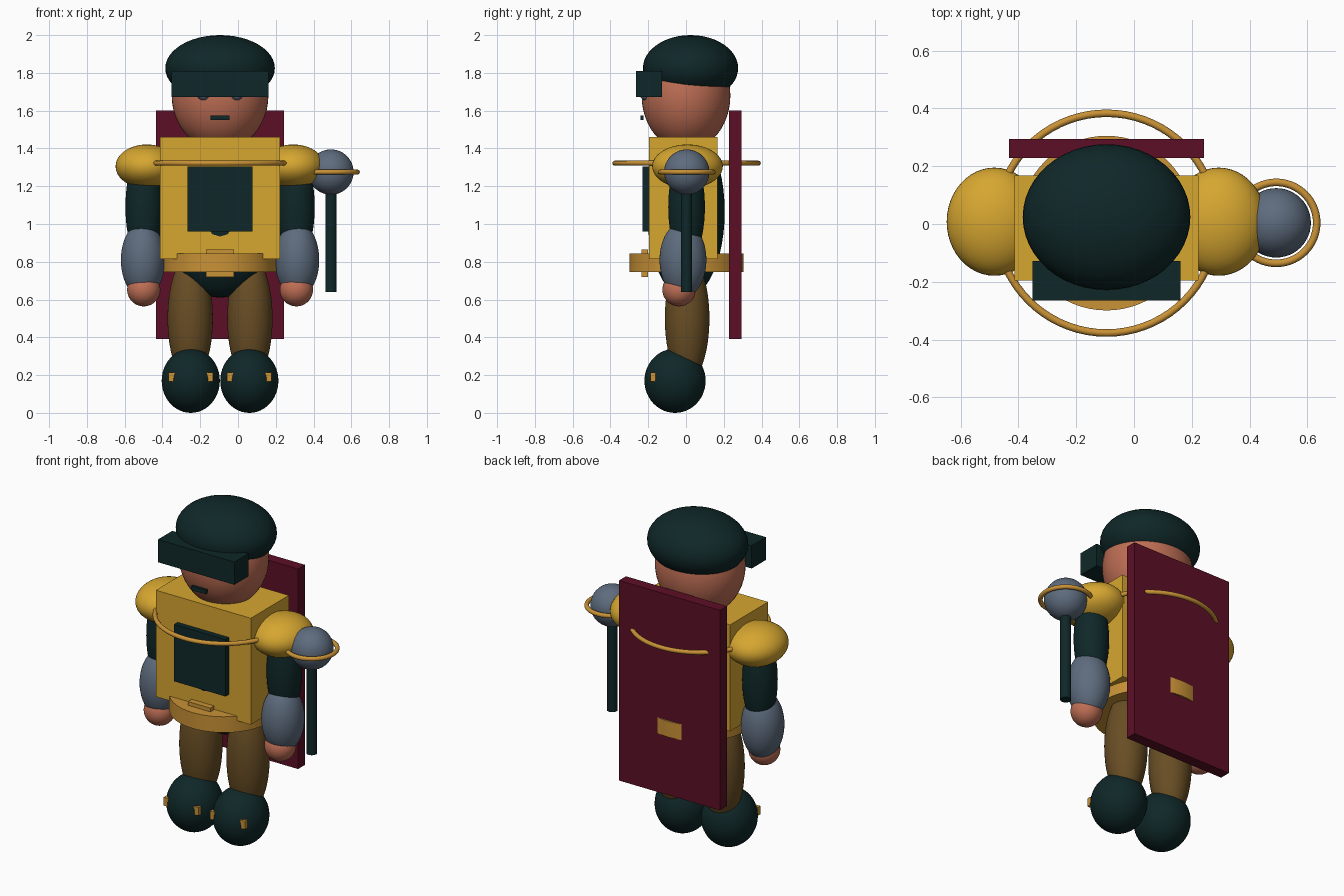
import bpy, math

if "Cube" in bpy.data.objects:
    bpy.data.objects.remove(bpy.data.objects["Cube"])

CX = -0.095  # the figure's centre line; the staff fills the other side


def srgb(r, g, b):
    f = lambda c: c / 12.92 if c <= 0.04045 else ((c + 0.055) / 1.055) ** 2.4
    return (f(r / 255), f(g / 255), f(b / 255), 1)


def mat(name, *rgb):
    m = bpy.data.materials.new(name)
    m.diffuse_color = srgb(*rgb)
    m.use_nodes = True
    m.node_tree.nodes["Principled BSDF"].inputs["Base Color"].default_value = m.diffuse_color
    return m


TEAL = mat("dark_teal", 15, 39, 40)
SKIN = mat("skin", 190, 110, 84)
GOLD = mat("yellow_gold", 214, 166, 48)
BRASS = mat("brass", 201, 146, 54)
STEEL = mat("steel_blue", 94, 108, 126)
BROWN = mat("brown", 104, 77, 36)
MAROON = mat("maroon", 92, 15, 38)


def finish(name, m, smooth):
    o = bpy.context.object
    o.name = o.data.name = name
    o.data.materials.append(m)
    bpy.ops.object.transform_apply(location=False, rotation=True, scale=True)
    if smooth:
        bpy.ops.object.shade_smooth_by_angle(angle=math.radians(35))
    return o


def ball(name, m, loc, radii):
    bpy.ops.mesh.primitive_uv_sphere_add(segments=48, ring_count=24, radius=1, location=loc)
    bpy.context.object.scale = radii
    return finish(name, m, True)


def box(name, m, x, y, z):
    """Box from (min, max) pairs."""
    bpy.ops.mesh.primitive_cube_add(size=1, location=[(a + b) / 2 for a, b in (x, y, z)])
    bpy.context.object.scale = [b - a for a, b in (x, y, z)]
    return finish(name, m, False)


def rod(name, m, x, y, z, r):
    bpy.ops.mesh.primitive_cylinder_add(vertices=64, radius=r, depth=z[1] - z[0],
                                        location=(x, y, sum(z) / 2))
    return finish(name, m, True)


def ring(name, m, loc, R, r):
    bpy.ops.mesh.primitive_torus_add(major_segments=72, minor_segments=12,
                                     major_radius=R, minor_radius=r, location=loc)
    return finish(name, m, True)


# Head, hat and visor
ball("head", SKIN, (CX, 0, 1.68), (0.256, 0.235, 0.29))
ball("hat", TEAL, (CX, 0.024, 1.825), (0.29, 0.252, 0.175))
box("visor", TEAL, (CX - 0.256, CX + 0.256), (-0.264, -0.128), (1.672, 1.81))
box("mouth", TEAL, (CX - 0.05, CX + 0.05), (-0.242, -0.226), (1.55, 1.575))

# Torso, armour and belt
ball("body", TEAL, (CX, 0, 1.065), (0.31, 0.205, 0.455))
box("breastplate", GOLD, (CX - 0.318, CX + 0.318), (-0.196, 0.168), (0.815, 1.46))
box("chest_panel", TEAL, (CX - 0.172, CX + 0.172), (-0.23, -0.19), (0.96, 1.305))
rod("belt", BRASS, CX, 0.003, (0.747, 0.843), 0.302)
box("belt_buckle", BRASS, (CX - 0.075, CX + 0.075), (-0.236, -0.2), (0.72, 0.866))
ring("collar_ring", BRASS, (CX, 0.003, 1.322), 0.38, 0.013)

# Limbs on both sides
for side, s in (("right", -1), ("left", 1)):
    X = lambda d: CX + s * d
    ball(side + "_eye", STEEL, (X(0.088), -0.215, 1.69), (0.035, 0.03, 0.035))
    ball(side + "_shoulder", GOLD, (X(0.388), 0.008, 1.305), (0.165, 0.187, 0.116))
    ball(side + "_upper_arm", TEAL, (X(0.403), 0.003, 1.09), (0.098, 0.097, 0.29))
    ball(side + "_forearm", STEEL, (X(0.408), -0.016, 0.81), (0.117, 0.124, 0.2))
    ball(side + "_hand", SKIN, (X(0.404), -0.037, 0.652), (0.088, 0.088, 0.088))
    ball(side + "_leg", BROWN, (X(0.158), 0.006, 0.5), (0.12, 0.118, 0.335))
    ball(side + "_boot", TEAL, (X(0.155), -0.058, 0.17), (0.154, 0.162, 0.17))
    box(side + "_boot_strap", BRASS, (X(0.155) - 0.117, X(0.155) + 0.117),
        (-0.188, -0.162), (0.165, 0.215))

# Stiff cape
box("cape", MAROON, (CX - 0.338, CX + 0.338), (0.228, 0.294), (0.39, 1.602))

# Staff with orb and ring
rod("staff", TEAL, 0.492, 0.003, (0.64, 1.28), 0.03)
ball("staff_orb", STEEL, (0.492, 0.004, 1.275), (0.12, 0.12, 0.12))
ring("staff_ring", BRASS, (0.492, 0.004, 1.275), 0.14, 0.013)
